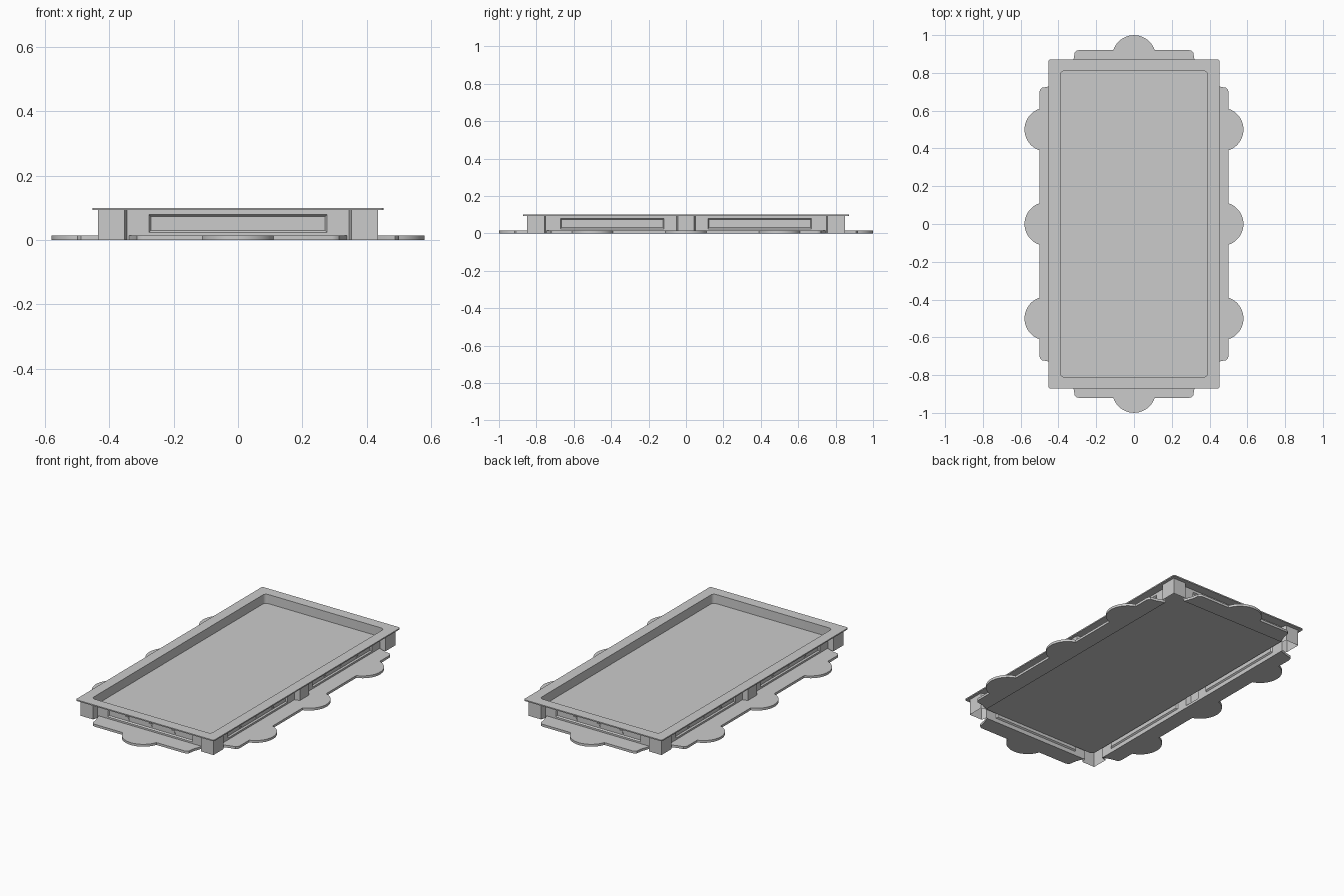
import bpy, bmesh, math
from mathutils import Matrix, Vector

cube = bpy.data.objects.get("Cube")
if cube:
    bpy.data.objects.remove(cube, do_unlink=True)

grey = bpy.data.materials.new("plain_grey")
grey.use_nodes = True
GREY = (0.6, 0.6, 0.6, 1)
grey.diffuse_color = GREY
grey.node_tree.nodes["Principled BSDF"].inputs["Base Color"].default_value = GREY

WALL_X, WALL_Y = 0.405, 0.82      # recessed wall planes
POST_X, POST_Y = 0.435, 0.85      # outer faces of the posts
RIM_LOW, RIM_TOP, FLOOR = 0.093, 0.1, 0.046


def finish(name, bm, quarter_turns=0, smooth=False):
    mesh = bpy.data.meshes.new(name)
    bm.transform(Matrix.Rotation(quarter_turns * math.pi / 2, 4, "Z"))
    bm.to_mesh(mesh)
    bm.free()
    mesh.materials.append(grey)
    obj = bpy.data.objects.new(name, mesh)
    bpy.context.collection.objects.link(obj)
    if smooth:
        bpy.ops.object.select_all(action="DESELECT")
        obj.select_set(True)
        bpy.context.view_layer.objects.active = obj
        bpy.ops.object.shade_smooth_by_angle(angle=math.radians(30))
    return obj


def bridge(bm, a, b, closed=True):
    n = len(a)
    for i in range(n if closed else n - 1):
        j = (i + 1) % n
        bm.faces.new((a[i], a[j], b[j], b[i]))


def ring(bm, points):
    return [bm.verts.new(p) for p in points]


def rounded_rect(hx, hy, r, z, steps=4):
    pts = []
    for k, (sx, sy) in enumerate(((1, 1), (-1, 1), (-1, -1), (1, -1))):
        for i in range(steps + 1):
            a = (k + i / steps) * math.pi / 2
            pts.append((sx * (hx - r) + r * math.cos(a),
                        sy * (hy - r) + r * math.sin(a), z))
    return pts


def prism(bm, outline, axis):
    """Solid from an outline pushed along an axis vector."""
    face = bm.faces.new(ring(bm, outline))
    out = bmesh.ops.extrude_face_region(bm, geom=[face])
    bmesh.ops.translate(bm, vec=Vector(axis),
                        verts=[g for g in out["geom"] if isinstance(g, bmesh.types.BMVert)])
    bmesh.ops.recalc_face_normals(bm, faces=bm.faces[:])


# Tray: overhanging rim, inner walls and floor
bm = bmesh.new()
loops = [ring(bm, rounded_rect(*spec)) for spec in (
    (0.39, 0.81, 0.02, RIM_LOW), (0.452, 0.872, 0.01, RIM_LOW),
    (0.452, 0.872, 0.01, RIM_TOP), (0.39, 0.81, 0.02, RIM_TOP),
    (0.39, 0.81, 0.02, FLOOR))]
for lower, upper in zip(loops, loops[1:]):
    bridge(bm, lower, upper)
bm.faces.new(loops[-1])
finish("tray", bm, smooth=True)


# Hollow posts, open below
def post(name, path):
    bm = bmesh.new()
    bridge(bm, ring(bm, [(x, y, 0) for x, y in path]),
           ring(bm, [(x, y, RIM_LOW) for x, y in path]), closed=False)
    finish(name, bm)


corner = [(0.345, WALL_Y), (0.352, POST_Y), (POST_X, POST_Y),
          (POST_X, 0.757), (WALL_X, 0.75)]
middle = [(WALL_X, -0.05), (POST_X, -0.043), (POST_X, 0.043), (WALL_X, 0.05)]
for sx, side in ((1, "left"), (-1, "right")):
    for sy, end in ((-1, "front"), (1, "back")):
        path = [(sx * x, sy * y) for x, y in corner]
        post(f"corner_post_{end}_{side}", path if sx * sy < 0 else path[::-1])
    post(f"middle_post_{side}", [(sx * x, sx * y) for x, y in middle])


# Walls with a sunken panel and a row of small stars
def panel_wall(name, left, right, mid, plane, turns):
    bm = bmesh.new()

    def frame(x0, x1, z0, z1, depth):
        y = -plane + depth
        return ring(bm, [(x0, y, z0), (x1, y, z0), (x1, y, z1), (x0, y, z1)])

    half, slope, depth = 0.277, 0.006, 0.008
    outer = frame(left, right, 0, RIM_LOW, 0)
    edge = frame(mid - half, mid + half, 0.024, 0.079, 0)
    sunk = frame(mid - half + slope, mid + half - slope,
                 0.024 + slope, 0.079 - slope, depth)
    bridge(bm, outer, edge)
    bridge(bm, edge, sunk)
    bm.faces.new(sunk)
    finish(name, bm, turns)

    stars = bmesh.new()
    for offset in (-0.15, 0, 0.15):
        outline = []
        for i in range(10):
            r = 0.004 if i % 2 else 0.016
            a = math.pi / 2 + i * math.pi / 5
            outline.append((mid + offset + r * math.cos(a), -plane + depth,
                            0.051 + r * math.sin(a)))
        prism(stars, outline, (0, -0.003, 0))
    finish(name + "_stars", stars, turns)


for turns, end in ((0, "front"), (2, "back")):
    panel_wall(f"{end}_wall", -0.345, 0.345, 0, WALL_Y, turns)
for turns, side in ((1, "left"), (3, "right")):
    panel_wall(f"{side}_wall_a", -0.75, -0.05, -0.395, WALL_X, turns)
    panel_wall(f"{side}_wall_b", 0.05, 0.75, 0.395, WALL_X, turns)


# Scalloped apron plates on the ground
def apron(name, half, plane, reach, lobes, turns):
    radius = 0.1156
    centre = reach - 0.036
    spread = math.acos(0.036 / radius)
    tip = [(half, plane), (half - 0.018, plane + 0.05),
           (half - 0.024, reach - 0.012), (half - 0.034, reach - 0.003),
           (half - 0.046, reach)]
    path = [(-u, v) for u, v in tip]
    for lobe in lobes:
        for i in range(25):
            a = spread * (i / 12 - 1)
            path.append((lobe + radius * math.sin(a), centre + radius * math.cos(a)))
    path += tip[::-1]
    bm = bmesh.new()
    prism(bm, [(u, -v, 0) for u, v in path], (0, 0, 0.014))
    finish(name, bm, turns, smooth=True)


for turns, end in ((0, "front"), (2, "back")):
    apron(f"{end}_apron", 0.338, WALL_Y, 0.92, (0,), turns)
for turns, side in ((1, "left"), (3, "right")):
    apron(f"{side}_apron", 0.745, WALL_X, 0.5, (-0.5, 0, 0.5), turns)
